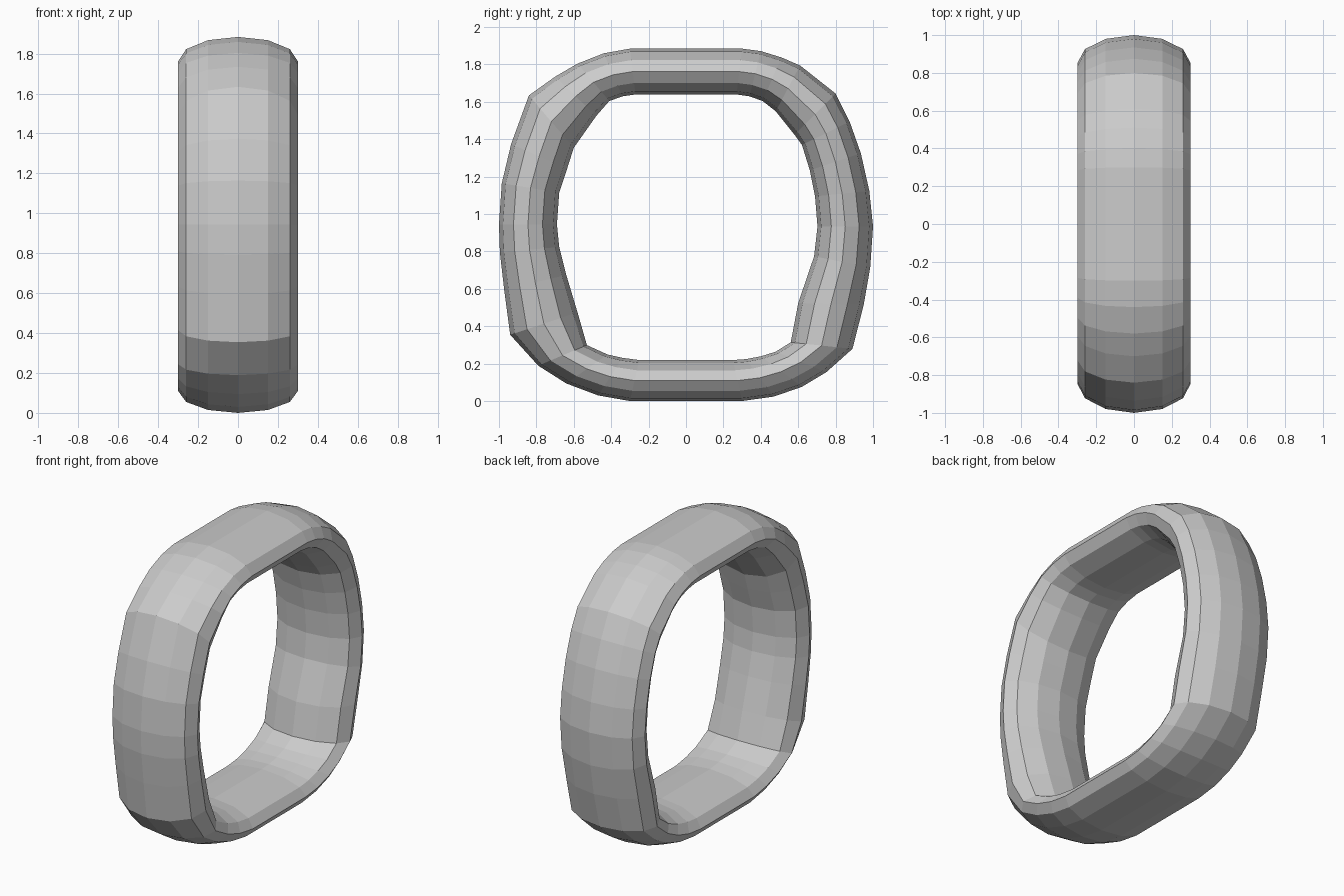
import bpy, bmesh, math

# Stations around the band: outer y, outer z, inner y, inner z
STATIONS = [
    (0.30, 1.89, 0.27, 1.645), (0.40, 1.877, 0.34, 1.635),
    (0.51, 1.843, 0.41, 1.61), (0.61, 1.80, 0.48, 1.555),
    (0.80, 1.65, 0.58, 1.43), (0.875, 1.50, 0.62, 1.375),
    (0.935, 1.33, 0.662, 1.24), (0.98, 1.13, 0.69, 1.10),
    (1.00, 0.94, 0.703, 0.94), (0.985, 0.72, 0.685, 0.78),
    (0.95, 0.52, 0.60, 0.53), (0.89, 0.285, 0.56, 0.32),
    (0.75, 0.16, 0.48, 0.27), (0.62, 0.082, 0.40, 0.245),
    (0.47, 0.03, 0.32, 0.23), (0.30, 0.006, 0.25, 0.225),
    (-0.30, 0.006, -0.25, 0.225), (-0.47, 0.036, -0.34, 0.237),
    (-0.64, 0.10, -0.42, 0.255), (-0.79, 0.195, -0.53, 0.305),
    (-0.94, 0.36, -0.58, 0.48), (-0.972, 0.60, -0.64, 0.68),
    (-0.995, 0.80, -0.678, 0.83), (-1.00, 0.95, -0.69, 0.95),
    (-0.985, 1.17, -0.678, 1.12), (-0.935, 1.38, -0.635, 1.25),
    (-0.84, 1.64, -0.60, 1.36), (-0.70, 1.74, -0.48, 1.53),
    (-0.58, 1.81, -0.41, 1.61), (-0.44, 1.865, -0.34, 1.635),
    (-0.30, 1.89, -0.27, 1.645),
]
HALF_WIDTH = 0.30
SIDES = 12


def section(bm, oy, oz, iy, iz):
    """Twelve-sided elliptical section between an outer and an inner point."""
    ring = []
    for k in range(SIDES):
        a = 2 * math.pi * k / SIDES
        c = math.cos(a) / 2
        ring.append(bm.verts.new((HALF_WIDTH * math.sin(a),
                                  (oy + iy) / 2 + (oy - iy) * c,
                                  (oz + iz) / 2 + (oz - iz) * c)))
    return ring


# Rounded-square band, flat shaded
bm = bmesh.new()
rings = [section(bm, *s) for s in STATIONS]
for i, a in enumerate(rings):
    b = rings[(i + 1) % len(rings)]
    for k in range(SIDES):
        n = (k + 1) % SIDES
        bm.faces.new((a[k], a[n], b[n], b[k]))
bmesh.ops.recalc_face_normals(bm, faces=bm.faces)

# Rest on the ground
low = min(v.co.z for v in bm.verts)
bmesh.ops.translate(bm, verts=bm.verts, vec=(0, 0, -low))

mesh = bpy.data.meshes.new("rounded_square_band")
bm.to_mesh(mesh)
bm.free()
band = bpy.data.objects.new("rounded_square_band", mesh)
bpy.context.collection.objects.link(band)
